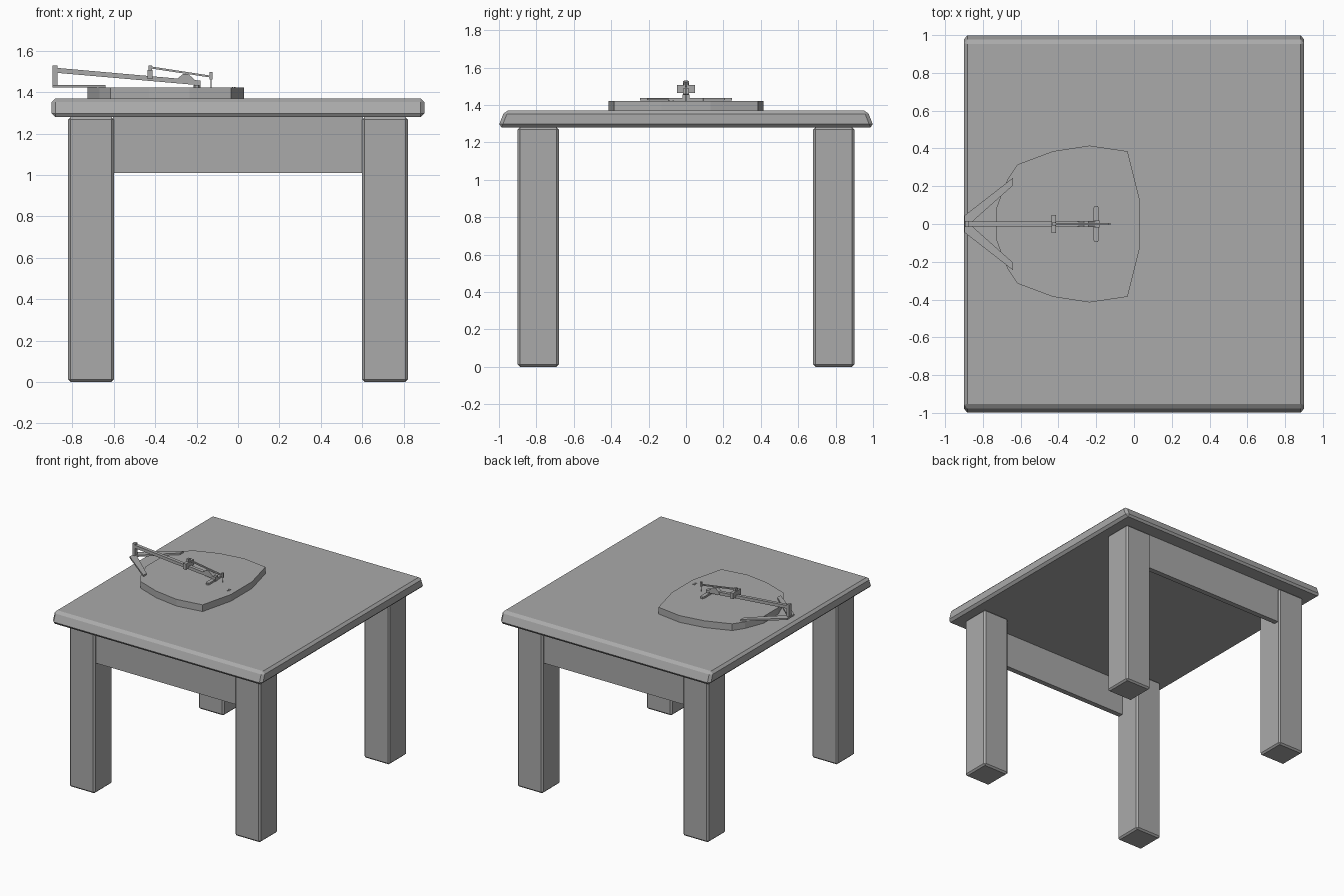
import bpy, bmesh
from mathutils import Vector

if "Cube" in bpy.data.objects:
    bpy.data.objects.remove(bpy.data.objects["Cube"], do_unlink=True)

grey = bpy.data.materials.new("plain grey")
grey.use_nodes = True
colour = (0.4, 0.4, 0.4, 1)
grey.diffuse_color = colour
grey.node_tree.nodes["Principled BSDF"].inputs["Base Color"].default_value = colour


def finish(name, bm, bevel=0):
    if bevel:
        bmesh.ops.bevel(bm, geom=bm.edges[:], offset=bevel, segments=1,
                        affect='EDGES')
    bmesh.ops.recalc_face_normals(bm, faces=bm.faces[:])
    mesh = bpy.data.meshes.new(name)
    bm.to_mesh(mesh)
    bm.free()
    mesh.materials.append(grey)
    obj = bpy.data.objects.new(name, mesh)
    bpy.context.collection.objects.link(obj)
    return obj


def box(name, low, high, bevel=0, top_inset=0):
    """Axis-aligned block; top_inset slopes the front and back faces."""
    low, high = Vector(low), Vector(high)
    bm = bmesh.new()
    bmesh.ops.create_cube(bm, size=1)
    for v in bm.verts:
        up = v.co.z > 0
        v.co = (low + high) / 2 + v.co * (high - low)
        if up and top_inset:
            v.co.y -= top_inset if v.co.y > 0 else -top_inset
    return finish(name, bm, bevel)


def slab(name, outline, z0, z1):
    """Extrude a plan outline between two heights."""
    bm = bmesh.new()
    face = bm.faces.new([bm.verts.new((x, y, z0)) for x, y in outline])
    geo = bmesh.ops.extrude_face_region(bm, geom=[face])["geom"]
    for v in geo:
        if isinstance(v, bmesh.types.BMVert):
            v.co.z = z1
    return finish(name, bm)


def side_slab(name, outline, half_width):
    """Extrude an x-z outline sideways, centred on y = 0."""
    bm = bmesh.new()
    face = bm.faces.new([bm.verts.new((x, -half_width, z)) for x, z in outline])
    geo = bmesh.ops.extrude_face_region(bm, geom=[face])["geom"]
    for v in geo:
        if isinstance(v, bmesh.types.BMVert):
            v.co.y = half_width
    return finish(name, bm)


# Table: top with sloped long edges, four legs, two aprons
box("table_top", (-0.9, -1.005, 1.28), (0.9, 1.005, 1.37), 0.018, 0.035)
for sy, end in ((-1, "front"), (1, "back")):
    for sx, side in ((-1, "right"), (1, "left")):
        xs = sorted((sx * 0.6, sx * 0.82))
        ys = sorted((sy * 0.68, sy * 0.9))
        box(f"{end}_{side}_leg", (xs[0], ys[0], 0), (xs[1], ys[1], 1.28), 0.012)
    ys = sorted((sy * 0.845, sy * 0.885))
    box(f"{end}_apron", (-0.605, ys[0], 1.01), (0.605, ys[1], 1.285))

# Many-sided board lying on the table
half = [(0.03, 0.13), (-0.034, 0.385), (-0.235, 0.415), (-0.43, 0.385),
        (-0.617, 0.315), (-0.67, 0.235), (-0.727, 0.09)]
slab("board", half + [(x, -y) for x, y in reversed(half)], 1.37, 1.422)

# Forked foot and its upright post
fork = [(-0.87, 0), (-0.64, 0.205), (-0.64, 0.245), (-0.897, 0.045)]
for s, side in ((1, "back"), (-1, "front")):
    slab(f"{side}_fork_arm", [(x, s * y) for x, y in fork]
         + [(-0.897, 0)], 1.423, 1.436)
box("fork_post", (-0.895, -0.015, 1.43), (-0.873, 0.015, 1.528))

# Long sloping arm with hump and tip
side_slab("long_arm", [(-0.88, 1.494), (-0.2, 1.435), (-0.2, 1.458),
                       (-0.88, 1.518)], 0.013)
side_slab("arm_hump", [(-0.3, 1.45), (-0.19, 1.445), (-0.215, 1.465),
                       (-0.24, 1.488), (-0.265, 1.488), (-0.29, 1.468)], 0.016)
box("arm_tip", (-0.21, -0.018, 1.422), (-0.182, 0.018, 1.456))

# Crossbar with clipped ends at the tip
bar = [(-0.186, 0.085), (-0.192, 0.095), (-0.208, 0.095), (-0.214, 0.085)]
slab("tip_crossbar", bar + [(x, -y) for x, y in reversed(bar)], 1.422, 1.436)

# Raised bracket carrying the thin upper lever
box("bracket_bar", (-0.437, -0.048, 1.463), (-0.412, 0.048, 1.508))
box("bracket_post", (-0.432, -0.011, 1.5), (-0.416, 0.011, 1.53))
side_slab("upper_lever", [(-0.43, 1.516), (-0.125, 1.47), (-0.125, 1.479),
                          (-0.43, 1.526)], 0.006)
box("lever_pin", (-0.137, -0.006, 1.462), (-0.124, 0.006, 1.498))
box("lever_needle", (-0.132, -0.002, 1.42), (-0.128, 0.002, 1.47))

# Small pegs on the board
for x in (-0.026, -0.016):
    for y in (-0.068, -0.09):
        box("board_peg", (x - 0.003, y - 0.004, 1.42), (x + 0.003, y + 0.004, 1.425))
